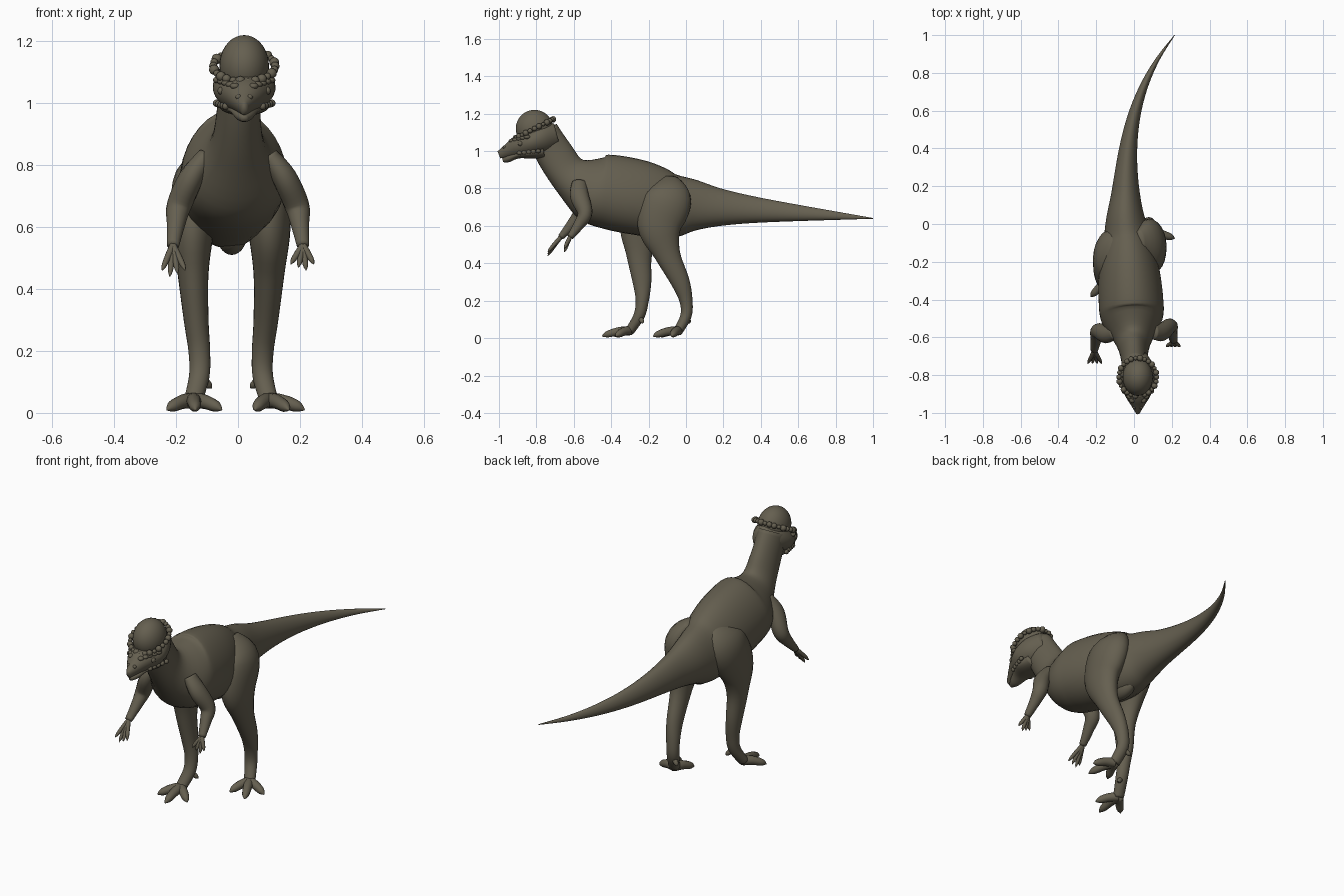
import bpy, bmesh, math
from mathutils import Vector, Matrix

cube = bpy.data.objects.get("Cube")
if cube:
    bpy.data.objects.remove(cube)

hide = bpy.data.materials.new("olive_brown_hide")
hide.use_nodes = True
color = (0.13, 0.115, 0.08, 1)
hide.diffuse_color = color
hide.node_tree.nodes["Principled BSDF"].inputs["Base Color"].default_value = color


def finish(name, bm):
    """Turn a bmesh into a smooth shaded object."""
    bmesh.ops.recalc_face_normals(bm, faces=bm.faces[:])
    for face in bm.faces:
        face.smooth = True
    mesh = bpy.data.meshes.new(name)
    bm.to_mesh(mesh)
    bm.free()
    mesh.materials.append(hide)
    obj = bpy.data.objects.new(name, mesh)
    bpy.context.collection.objects.link(obj)


def blend(before, start, end, after, t):
    """Catmull-Rom value between start and end."""
    slope = (end - before) * t
    bend = (before * 2 - start * 5 + end * 4 - after) * t ** 2
    twist = (start * 3 - before - end * 3 + after) * t ** 3
    return start + (slope + bend + twist) / 2


def spline(keys, steps):
    """Smooth rows of numbers through the key rows."""
    last = len(keys) - 1
    rows = []
    for i in range(last):
        span = (keys[max(i - 1, 0)], keys[i], keys[i + 1], keys[min(i + 2, last)])
        for step in range(steps):
            rows.append([blend(*values, step / steps) for values in zip(*span)])
    return rows + [keys[last]]


def add_tube(bm, keys, sides, egg=0.0):
    """Loft ellipses along rows of x, y, z, half width, half depth."""
    rows = spline(keys, steps=5)
    points = [Vector((x, y, z)) for x, y, z, width, depth in rows]
    rings = []
    for i, row in enumerate(rows):
        ahead = points[min(i + 1, len(points) - 1)] - points[max(i - 1, 0)]
        ahead.normalize()
        across = Vector((1, 0, 0))
        across = (across - ahead * across.dot(ahead)).normalized()
        up = across.cross(ahead)
        ring = []
        for k in range(sides):
            angle = math.tau * k / sides
            width = row[3] * (1 - egg * math.sin(angle)) * math.cos(angle)
            depth = row[4] * math.sin(angle)
            ring.append(bm.verts.new(points[i] + across * width + up * depth))
        rings.append(ring)
    for ring, following in zip(rings, rings[1:]):
        for k in range(sides):
            n = (k + 1) % sides
            bm.faces.new((ring[k], ring[n], following[n], following[k]))
    bm.faces.new(rings[0])
    bm.faces.new(rings[-1])


def tube(name, keys, sides=24, egg=0.0):
    bm = bmesh.new()
    add_tube(bm, keys, sides, egg)
    finish(name, bm)


def balls(name, items, segments=12):
    """Ellipsoids from pairs of centre and radii."""
    bm = bmesh.new()
    for centre, radii in items:
        matrix = Matrix.Translation(centre) @ Matrix.Diagonal((*radii, 1))
        bmesh.ops.create_uvsphere(bm, u_segments=segments, v_segments=segments // 2 + 2,
                                  radius=1, matrix=matrix)
    finish(name, bm)


def digits(name, base, offsets, radius, lift):
    """Toes or fingers: thick base, raised knuckle, pointed claw."""
    bm = bmesh.new()
    base = Vector(base)
    for offset in offsets:
        rows = []
        for along, rise, scale in ((0, 0, 1), (0.4, 1, 0.9), (0.8, 0.6, 0.7), (1, 0, 0.1)):
            point = base + Vector(offset) * along + Vector((0, 0, lift * rise))
            rows.append((*point, radius * scale, radius * scale))
        add_tube(bm, rows, sides=10)
    finish(name, bm)


# Neck and trunk rows (y, z, half width, half depth), then the tapering curved tail
trunk = [(-0.77, 1.1, 0.07, 0.09), (-0.7, 0.98, 0.07, 0.1), (-0.62, 0.87, 0.09, 0.11),
         (-0.5, 0.8, 0.16, 0.18), (-0.4, 0.78, 0.17, 0.2), (-0.25, 0.75, 0.16, 0.2),
         (-0.1, 0.71, 0.13, 0.18)]
body = [(-0.04 - 0.06 * y, y, z, width, depth) for y, z, width, depth in trunk]
tail_rings = 8
for i in range(tail_rings + 1):
    t = i / tail_rings
    thick = 0.1 * (1 - t) + 0.04 * (1 - t) ** 6 + 0.002
    body.append((0.26 * t ** 3 - 0.045, 0.03 + 0.97 * t, 0.71 - 0.07 * t, thick * 0.72, thick))
tube("body", body, sides=32, egg=0.13)

# Pelvis bulge between the legs
balls("pelvis", [((-0.02, -0.12, 0.58), (0.05, 0.1, 0.07))], segments=24)

# Skull and jaw rows (y, z, half width, half depth)
head_x = 0.02
skull = [(-0.69, 1.09, 0.05, 0.06), (-0.76, 1.07, 0.09, 0.08), (-0.83, 1.04, 0.1, 0.07),
         (-0.9, 1.02, 0.07, 0.06), (-0.95, 1, 0.04, 0.04), (-1, 0.98, 0.01, 0.02)]
jaw = [(-0.76, 1, 0.07, 0.04), (-0.83, 0.99, 0.08, 0.03), (-0.9, 0.98, 0.05, 0.02),
       (-0.95, 0.96, 0.03, 0.02), (-0.98, 0.95, 0.01, 0.01)]
tube("skull", [(head_x, *row) for row in skull], egg=0.1)
tube("lower_jaw", [(head_x, *row) for row in jaw])
balls("skull_dome", [((head_x, -0.81, 1.12), (0.08, 0.1, 0.1))], segments=32)

# Knob crown sloping from the back of the head down to the brow
crown = []
knob_count = 26
for i in range(knob_count):
    angle = math.tau * i / knob_count
    size = 0.014 + 0.003 * math.sin(i * 2.4)
    centre = (head_x + 0.1 * math.cos(angle), -0.81 + 0.1 * math.sin(angle),
              1.12 + 0.05 * math.sin(angle))
    crown.append((centre, (size, size, size)))
balls("crown_knobs", crown)

# Brows, eyes, cheek and snout bumps on both sides of the head
brows, eyes, bumps = [], [], []
for side in (-1, 1):
    for i in range(5):
        t = i / 4
        brows.append(((head_x + side * (0.085 - 0.055 * t), -0.85 - 0.08 * t, 1.075 - 0.02 * t),
                      (0.016, 0.018, 0.011)))
        bumps.append(((head_x + side * (0.09 - 0.03 * t), -0.79 - 0.1 * t, 1 - 0.01 * t),
                      (0.011, 0.014, 0.012)))
    for i in range(3):
        bumps.append(((head_x + side * 0.018, -0.93 - 0.02 * i, 1.04 - 0.01 * i),
                      (0.01, 0.01, 0.009)))
    eyes.append(((head_x + side * 0.075, -0.885, 1.04), (0.011, 0.014, 0.013)))
balls("brow_knobs", brows)
balls("eyes", eyes)
balls("face_bumps", bumps)

# Limb rows (x outward, y, z, half width, half depth) shared by both sides
leg = [(0.04, -0.1, 0.85, 0.03, 0.06), (0.1, -0.1, 0.75, 0.08, 0.13),
       (0.12, -0.14, 0.6, 0.07, 0.12), (0.12, -0.1, 0.45, 0.05, 0.07),
       (0.11, -0.03, 0.3, 0.04, 0.05), (0.1, 0, 0.2, 0.035, 0.035),
       (0.1, 0, 0.12, 0.033, 0.03), (0.12, -0.04, 0.04, 0.03, 0.025)]
arm = [(0.1, -0.57, 0.83, 0.03, 0.04), (0.15, -0.57, 0.76, 0.04, 0.05),
       (0.19, -0.54, 0.67, 0.04, 0.04), (0.2, -0.57, 0.61, 0.03, 0.03),
       (0.21, -0.62, 0.54, 0.02, 0.017)]

# Mid stride: the right leg swings forward as it goes down, and the right arm reaches further
for name, side, spread, forward, heading in (("left", 1, -0.02, 0, 0.44),
                                             ("right", -1, 0.025, 1, -0.05)):
    leg_rows = []
    for x, y, z, width, depth in leg:
        swing = forward * (0.15 + 0.11 * math.cos(math.pi * z / 0.9))
        leg_rows.append((side * (x + spread), y - swing, z, width, depth))
    tube(name + "_leg", leg_rows)

    toes = []
    for k in (-1, 0, 1):
        angle = heading + k * 0.83
        length = 0.15 - 0.03 * abs(k)
        toes.append((side * length * math.sin(angle), -length * math.cos(angle), -0.03))
    digits(name + "_toes", leg_rows[-1][:3], toes, radius=0.026, lift=0.008)
    digits(name + "_dewclaw", leg_rows[-2][:3], [(side * -0.04, 0.02, -0.04)],
           radius=0.016, lift=0)

    arm_rows = [(side * x, y - forward * 0.17 * (0.83 - z), z, width, depth)
                for x, y, z, width, depth in arm]
    tube(name + "_arm", arm_rows, sides=16)
    fingers = [(side * (0.025 * k - 0.04), -0.03 - 0.04 * forward,
                -0.06 - 0.02 * forward - 0.01 * (k % 3)) for k in range(4)]
    digits(name + "_fingers", arm_rows[-1][:3], fingers, radius=0.012, lift=0.002)
